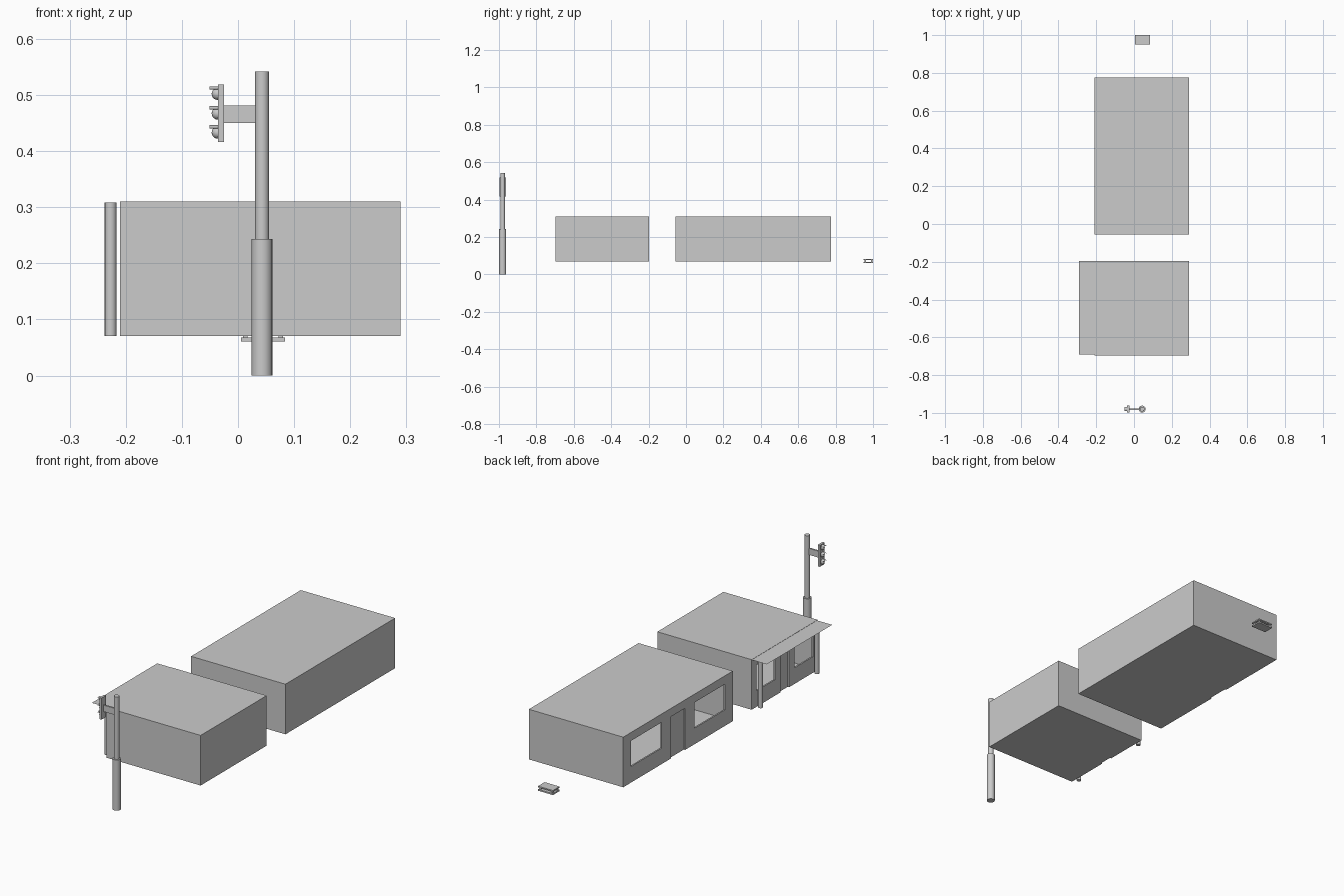
import bpy, bmesh, math
from mathutils import Matrix, Vector

if "Cube" in bpy.data.objects:
    bpy.data.objects.remove(bpy.data.objects["Cube"])


def finish(name, bm):
    me = bpy.data.meshes.new(name)
    bmesh.ops.recalc_face_normals(bm, faces=bm.faces)
    bm.to_mesh(me)
    bm.free()
    ob = bpy.data.objects.new(name, me)
    bpy.context.collection.objects.link(ob)
    return ob


def box(name, lo, hi):
    lo, hi = Vector(lo), Vector(hi)
    bm = bmesh.new()
    m = Matrix.Translation((lo + hi) / 2) @ Matrix.Diagonal((*(hi - lo), 1))
    bmesh.ops.create_cube(bm, size=1, matrix=m)
    return finish(name, bm)


def smooth(ob):
    bpy.ops.object.select_all(action='DESELECT')
    ob.select_set(True)
    bpy.context.view_layer.objects.active = ob
    bpy.ops.object.shade_smooth_by_angle(angle=math.radians(40))


def post(name, x, y, z0, z1, r):
    bm = bmesh.new()
    bmesh.ops.create_cone(bm, cap_ends=True, segments=16, radius1=r, radius2=r, depth=z1 - z0,
                          matrix=Matrix.Translation((x, y, (z0 + z1) / 2)))
    smooth(finish(name, bm))


X0, XW, X1, Z0, Z1 = -0.21, -0.203, 0.29, 0.07, 0.31


def building(name, y0, y1):
    # thin shell, open towards the street wall
    bm = bmesh.new()
    bmesh.ops.create_cube(bm, size=1, matrix=Matrix.Translation(
        ((XW + X1) / 2, (y0 + y1) / 2, (Z0 + Z1) / 2)) @ Matrix.Diagonal((X1 - XW, y1 - y0, Z1 - Z0, 1)))
    bm.normal_update()
    bmesh.ops.delete(bm, geom=[f for f in bm.faces if f.normal.x < -0.9], context='FACES')
    finish(name + "_shell", bm)

    # street wall: a grid with the window and door cells left out
    ys = [y0 + (y1 - y0) * t for t in (0, 0.073, 0.35, 0.435, 0.565, 0.65, 0.927, 1)]
    zs = [Z0, 0.147, 0.27, Z1]
    holes = {(1, 1), (5, 1), (3, 0), (3, 1)}
    bm = bmesh.new()
    v = [[bm.verts.new((XW, y, z)) for z in zs] for y in ys]
    for i in range(7):
        for j in range(3):
            if (i, j) not in holes:
                bm.faces.new((v[i][j], v[i + 1][j], v[i + 1][j + 1], v[i][j + 1]))
    ext = bmesh.ops.extrude_face_region(bm, geom=bm.faces[:], use_keep_orig=True)["geom"]
    bmesh.ops.translate(bm, vec=(X0 - XW, 0, 0),
                        verts=[g for g in ext if isinstance(g, bmesh.types.BMVert)])
    finish(name + "_street_wall", bm)
    box(name + "_door", (XW, ys[3], Z0), (XW + 0.005, ys[4], 0.27))


building("large_building", -0.055, 0.775)
building("small_building", -0.697, -0.197)

# flat canopy and its two posts
bm = bmesh.new()
bm.faces.new([bm.verts.new(p) for p in ((-0.29, -0.692, 0.309), (X0, -0.692, 0.309),
                                        (X0, -0.197, 0.309), (-0.29, -0.197, 0.309))])
finish("canopy", bm)
for n, y in (("front", -0.667), ("back", -0.24)):
    post("canopy_post_" + n, -0.227, y, Z0, 0.308, 0.0105)

# traffic signal pole, arm and head
PY = -0.98
post("signal_pole_base", 0.043, PY, 0, 0.243, 0.0187)
post("signal_pole", 0.043, PY, 0.24, 0.542, 0.0125)
box("signal_arm", (-0.026, PY - 0.004, 0.45), (0.04, PY + 0.004, 0.481))
box("signal_head", (-0.036, PY - 0.018, 0.416), (-0.025, PY + 0.018, 0.519))

# three lamps with curved visors
for k, z in enumerate((0.433, 0.467, 0.502)):
    bm = bmesh.new()
    bmesh.ops.create_uvsphere(bm, u_segments=16, v_segments=10, radius=0.011,
                              matrix=Matrix.Translation((-0.036, PY, z)))
    smooth(finish(f"signal_lamp_{k}", bm))
    bm = bmesh.new()
    rings = []
    for r in (0.0115, 0.013):
        pts = [(PY + r * math.cos(a), z + r * math.sin(a))
               for a in (math.radians(40 + 12.5 * s) for s in range(9))]
        rings.append(pts)
    profile = rings[0] + rings[1][::-1]
    face = bm.faces.new([bm.verts.new((-0.035, y, h)) for y, h in profile])
    ext = bmesh.ops.extrude_face_region(bm, geom=[face], use_keep_orig=True)["geom"]
    bmesh.ops.translate(bm, vec=(-0.016, 0, 0),
                        verts=[g for g in ext if isinstance(g, bmesh.types.BMVert)])
    smooth(finish(f"signal_visor_{k}", bm))

# small low bench: two slabs joined by corner legs
box("bench_bottom", (0.005, 0.95, 0.061), (0.084, 1.0, 0.068))
box("bench_top", (0.005, 0.95, 0.077), (0.084, 1.0, 0.083))
for i, x in enumerate((0.009, 0.072)):
    for j, y in enumerate((0.954, 0.988)):
        box(f"bench_leg_{i}{j}", (x, y, 0.067), (x + 0.008, y + 0.008, 0.078))
